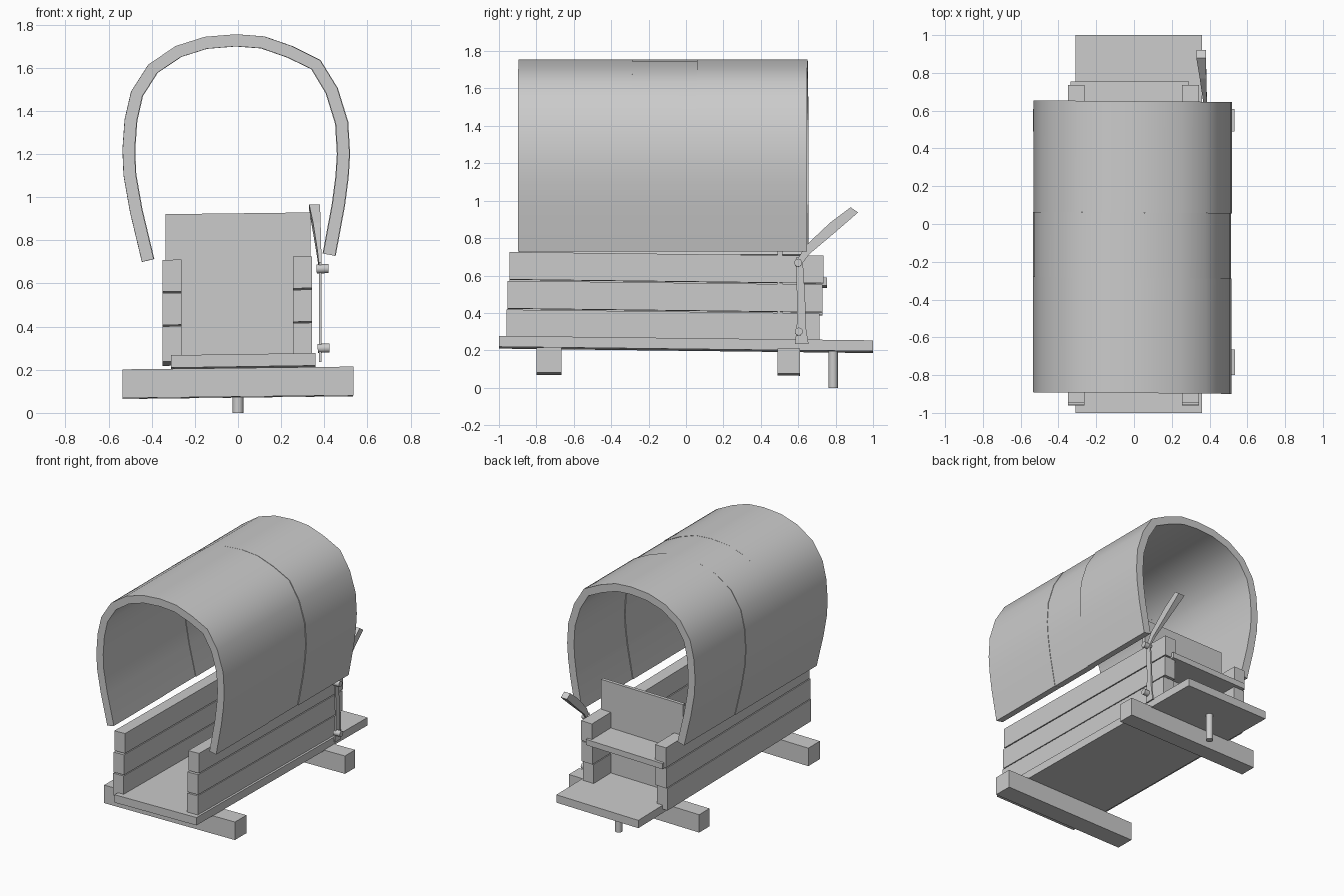
import bpy, bmesh, math
from mathutils import Vector, Matrix

if "Cube" in bpy.data.objects:
    bpy.data.objects.remove(bpy.data.objects["Cube"])

mat = bpy.data.materials.new("plain grey")
mat.diffuse_color = (0.6, 0.6, 0.6, 1)
mat.use_nodes = True
mat.node_tree.nodes["Principled BSDF"].inputs["Base Color"].default_value = mat.diffuse_color


def finish(name, bm):
    bmesh.ops.recalc_face_normals(bm, faces=bm.faces[:])
    me = bpy.data.meshes.new(name)
    bm.to_mesh(me)
    bm.free()
    ob = bpy.data.objects.new(name, me)
    bpy.context.collection.objects.link(ob)
    me.materials.append(mat)
    return ob


def smooth(ob, angle=35):
    bpy.ops.object.select_all(action='DESELECT')
    ob.select_set(True)
    bpy.context.view_layer.objects.active = ob
    bpy.ops.object.shade_smooth_by_angle(angle=math.radians(angle))


def box(name, x0, x1, y0, y1, z0, z1, roll=0.0, pitch=0.0):
    """Box whose heights lean slightly with x (roll) and y (pitch)."""
    bm = bmesh.new()
    bmesh.ops.create_cube(bm, size=1)
    for v in bm.verts:
        x, y = (x1 if v.co.x > 0 else x0), (y1 if v.co.y > 0 else y0)
        v.co = (x, y, (z1 if v.co.z > 0 else z0) + roll * x + pitch * y)
    return finish(name, bm)


def cylinder(name, centre, r, length, axis):
    bm = bmesh.new()
    rot = Vector((0, 0, 1)).rotation_difference(Vector(axis)).to_matrix().to_4x4()
    bmesh.ops.create_cone(bm, cap_ends=True, segments=16, radius1=r, radius2=r,
                          depth=length, matrix=Matrix.Translation(centre) @ rot)
    ob = finish(name, bm)
    smooth(ob)
    return ob


def skin(name, rings):
    """Closed solid through a list of equal-sized rings."""
    bm = bmesh.new()
    rows = [[bm.verts.new(p) for p in ring] for ring in rings]
    n = len(rows[0])
    for a, b in zip(rows, rows[1:]):
        for i in range(n):
            j = (i + 1) % n
            bm.faces.new((a[i], a[j], b[j], b[i]))
    bm.faces.new(rows[0])
    bm.faces.new(rows[-1])
    return finish(name, bm)


# Wagon bed and axles
box("floor", -0.31, 0.36, -1, 1, 0.202, 0.26, 0.015, -0.012)
box("front_axle", -0.535, 0.535, -0.80, -0.665, 0.072, 0.205, 0.012, -0.004)
box("rear_axle", -0.535, 0.532, 0.49, 0.61, 0.073, 0.205, 0.012, -0.004)
cylinder("hitch_peg", (0, 0.787, 0.105), 0.025, 0.21, (0, 0, 1))

# Side planks, three per side
planks = [(0.235, 0.398, -0.96, 0.715), (0.404, 0.552, -0.955, 0.73),
          (0.559, 0.706, -0.945, 0.735)]
for side, x0, x1 in (("left", -0.35, -0.263), ("right", 0.255, 0.343)):
    for i, (z0, z1, y0, y1) in enumerate(planks):
        box(f"{side}_plank_{i + 1}", x0, x1, y0, y1, z0, z1, 0.025, -0.012)

# Seat and backboard
box("seat", -0.335, 0.29, 0.515, 0.755, 0.55, 0.592, 0.02, -0.012)
box("backboard", -0.335, 0.335, 0.49, 0.515, 0.23, 0.925, 0.012)

# Canvas cover: arch of three slightly offset lengths
outer = [(-0.445, 0.70), (-0.5, 0.93), (-0.53, 1.1), (-0.535, 1.22), (-0.525, 1.36),
         (-0.495, 1.49), (-0.415, 1.615), (-0.29, 1.70), (-0.155, 1.743), (-0.01, 1.755),
         (0.12, 1.745), (0.25, 1.70), (0.38, 1.635), (0.46, 1.505), (0.508, 1.35),
         (0.517, 1.20), (0.51, 1.09), (0.493, 0.96), (0.45, 0.728)]
T = 0.056
inner = []
for i, p in enumerate(outer):
    a, b = outer[max(i - 1, 0)], outer[min(i + 1, len(outer) - 1)]
    t = Vector((b[0] - a[0], b[1] - a[1])).normalized()
    inner.append((p[0] + t.y * T, p[1] - t.x * T))


def cover(name, y0, y1, dx, s):
    bm = bmesh.new()
    rows = []
    for o, i in zip(outer, inner):
        row = []
        for (x, z), y in ((o, y0), (o, y1), (i, y1), (i, y0)):
            row.append(bm.verts.new((x * s + dx, y - 0.008 * x, 1.2 + (z - 1.2) * s)))
        rows.append(row)
    for a, b in zip(rows, rows[1:]):
        for k in range(4):
            m = (k + 1) % 4
            bm.faces.new((a[k], a[m], b[m], b[k]))
    bm.faces.new(rows[0])
    bm.faces.new(rows[-1])
    smooth(finish(name, bm), 40)


cover("cover_front", -0.895, -0.285, 0.0, 1.0)
cover("cover_middle", -0.285, 0.06, -0.002, 0.998)
cover("cover_rear", 0.06, 0.65, 0.003, 1.0)

# Brake lever: thin lower strap, flared handle, two pivot pins
strap = [(0.583, 0.655, 0.235), (0.592, 0.64, 0.33), (0.594, 0.638, 0.45),
         (0.59, 0.63, 0.60), (0.59, 0.622, 0.70)]
skin("brake_strap", [[(0.376, a, z), (0.386, a, z), (0.386, b, z), (0.376, b, z)]
                     for a, b, z in strap])
handle = [(0.374, 0.386, (0.605, 0.70), (0.622, 0.665)),
          (0.368, 0.386, (0.635, 0.755), (0.66, 0.715)),
          (0.348, 0.383, (0.77, 0.882), (0.80, 0.833)),
          (0.33, 0.38, (0.88, 0.965), (0.92, 0.937))]
skin("brake_handle", [[(x0, *a), (x1, *a), (x1, *b), (x0, *b)] for x0, x1, a, b in handle])
cylinder("upper_pin", (0.392, 0.60, 0.668), 0.021, 0.055, (1, 0, 0.03))
cylinder("lower_pin", (0.397, 0.603, 0.30), 0.021, 0.055, (1, 0, 0.03))
